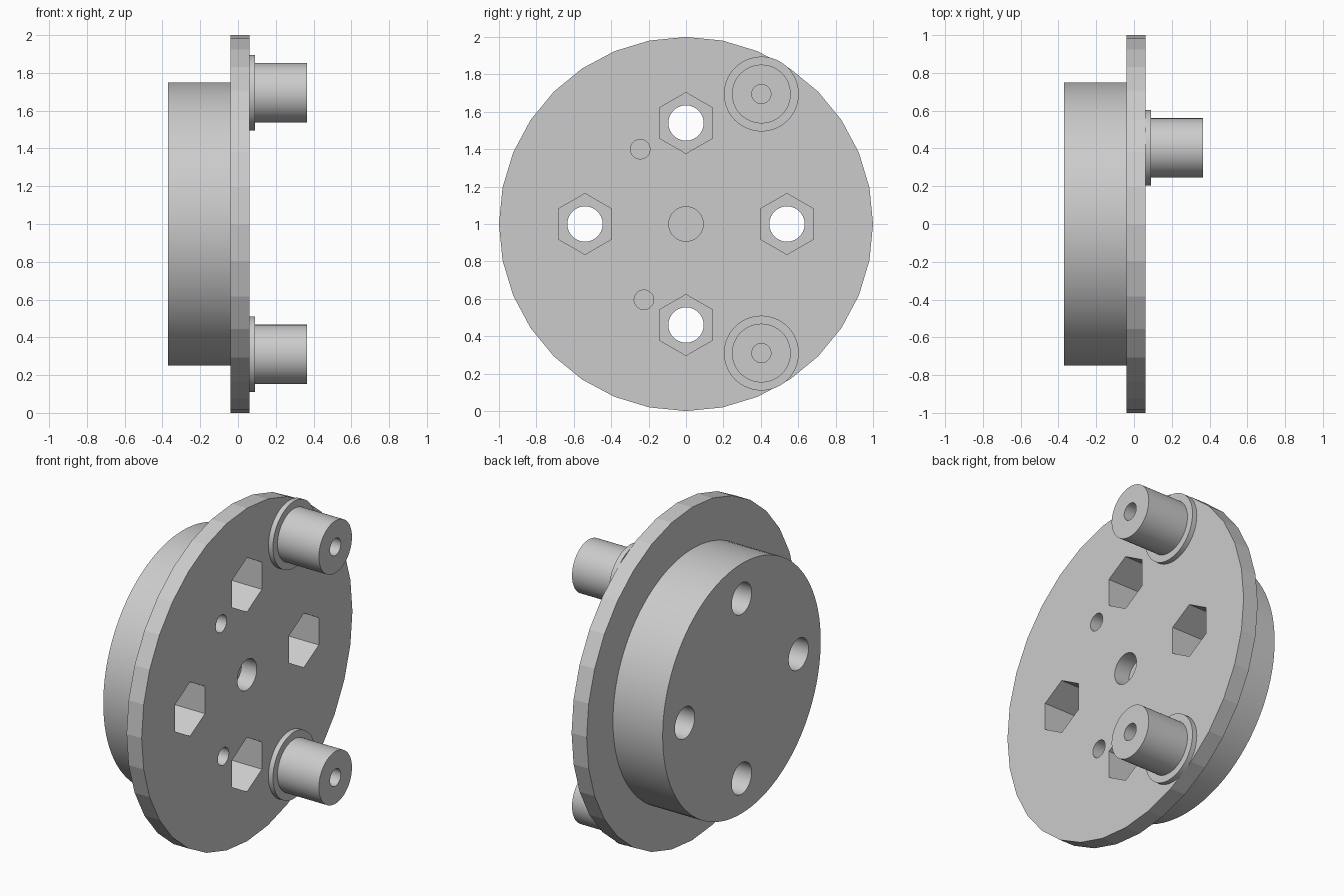
import bpy
import math

cube = bpy.data.objects.get("Cube")
if cube:
    bpy.data.objects.remove(cube)

grey = bpy.data.materials.new("light_grey")
grey.use_nodes = True
COLOUR = (0.6, 0.6, 0.6, 1)
grey.diffuse_color = COLOUR
grey.node_tree.nodes["Principled BSDF"].inputs["Base Color"].default_value = COLOUR


def rod(name, x0, x1, r, y=0, z=1, sides=64, spin=0):
    """Solid prism along x; its first corner points up, turned by spin."""
    bpy.ops.mesh.primitive_cylinder_add(
        vertices=sides, radius=r, depth=x1 - x0,
        location=((x0 + x1) / 2, y, z), rotation=(0, math.pi / 2, 0))
    ob = bpy.context.object
    ob.name = name
    bpy.ops.object.transform_apply(location=False, rotation=True)
    ob.rotation_euler.x = spin
    bpy.ops.object.transform_apply(location=True, rotation=True)
    ob.data.materials.append(grey)
    return ob


def activate(ob):
    bpy.ops.object.select_all(action='DESELECT')
    ob.select_set(True)
    bpy.context.view_layer.objects.active = ob


def boolean(ob, other, operation):
    """Apply a boolean and remove the helper."""
    mod = ob.modifiers.new(operation, 'BOOLEAN')
    mod.operation = operation
    mod.solver = 'EXACT'
    mod.object = other
    activate(ob)
    bpy.ops.object.modifier_apply(modifier=mod.name)
    bpy.data.objects.remove(other)


BACK, SEAM, FACE, FLANGE, TIP = -0.37, -0.04, 0.06, 0.09, 0.365

# Faceted flange plate with a round drum behind it
body = rod("wheel_hub", SEAM, FACE, 1.0, sides=32)
boolean(body, rod("drum", BACK, SEAM + 0.02, 0.75, sides=96), 'UNION')

# Four bolt holes with deep hexagonal nut pockets
for i in range(4):
    a = i * math.pi / 2
    y, z = 0.54 * math.cos(a), 1 + 0.54 * math.sin(a)
    boolean(body, rod("bolt_hole", BACK - 0.1, FACE + 0.1, 0.094, y, z), 'DIFFERENCE')
    boolean(body, rod("nut_pocket", -0.24, FACE + 0.1, 0.163, y, z,
                      sides=6, spin=math.pi / 2), 'DIFFERENCE')

# Shallow axle hole and two small pin holes
for y, z, r in ((0, 1, 0.092), (-0.245, 1.4, 0.052), (-0.225, 0.595, 0.052)):
    boolean(body, rod("blind_hole", SEAM, FACE + 0.1, r, y, z), 'DIFFERENCE')
activate(body)
bpy.ops.object.shade_smooth_by_angle(angle=math.radians(8))

# Two collared posts with screw holes
for name, z in (("upper_post", 1.695), ("lower_post", 0.31)):
    post = rod(name, FACE + 0.01, TIP, 0.157, 0.403, z)
    boolean(post, rod("collar", FACE, FLANGE, 0.2, 0.403, z), 'UNION')
    boolean(post, rod("screw_hole", 0.1, TIP + 0.1, 0.051, 0.403, z), 'DIFFERENCE')
    activate(post)
    bpy.ops.object.shade_smooth_by_angle(angle=math.radians(30))
